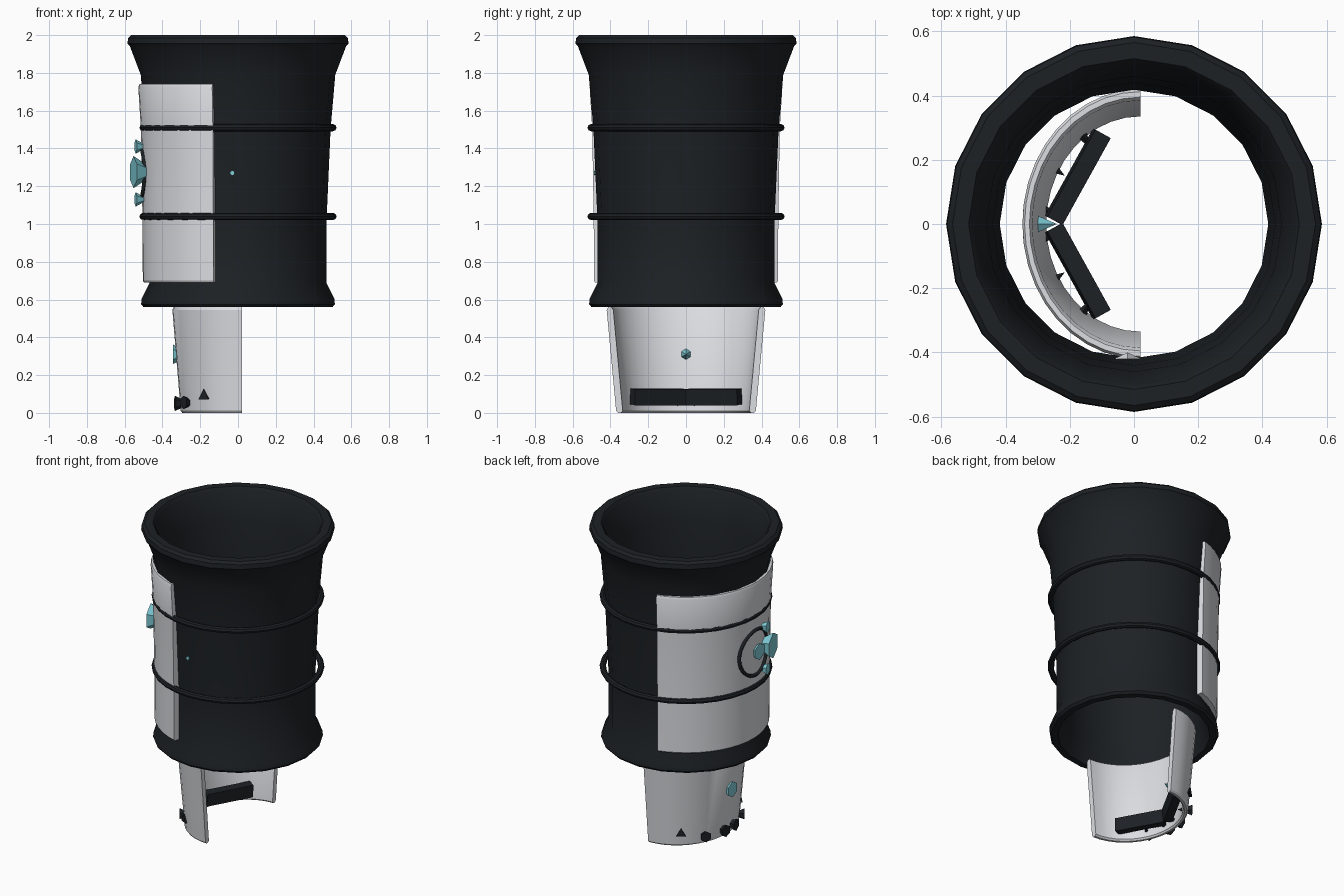
import bpy, bmesh
from math import cos, sin, pi, radians, sqrt
from mathutils import Vector

if "Cube" in bpy.data.objects:
    bpy.data.objects.remove(bpy.data.objects["Cube"])


def material(name, rgb):
    m = bpy.data.materials.new(name)
    m.diffuse_color = (*rgb, 1)
    m.use_nodes = True
    m.node_tree.nodes["Principled BSDF"].inputs["Base Color"].default_value = m.diffuse_color
    return m


DARK = material("dark_shell", (0.012, 0.015, 0.018))
CYAN = material("cyan_gem", (0.22, 0.62, 0.7))
WHITE = material("pale_plate", (0.72, 0.73, 0.76))


def finish(obj, name, mat, smooth=True):
    obj.name = name
    obj.data.materials.clear()
    obj.data.materials.append(mat)
    if smooth:
        bpy.ops.object.select_all(action='DESELECT')
        obj.select_set(True)
        bpy.context.view_layer.objects.active = obj
        bpy.ops.object.shade_smooth_by_angle(angle=radians(30))
    return obj


def sweep(name, profile, mat, a0=0, a1=360, n=20, sx=1, cx=0):
    """Sweep a closed (radius, z) profile around z, fully or over an arc."""
    full = a1 - a0 == 360
    bm = bmesh.new()
    loops = []
    for i in range(n if full else n + 1):
        a = radians(a0 + (a1 - a0) * i / n)
        loops.append([bm.verts.new((cx + sx * r * cos(a), r * sin(a), z)) for r, z in profile])
    k = len(profile)
    for i in range(n):
        p, q = loops[i], loops[(i + 1) % len(loops)]
        for j in range(k):
            bm.faces.new((p[j], q[j], q[(j + 1) % k], p[(j + 1) % k]))
    if not full:
        bm.faces.new(loops[0])
        bm.faces.new(loops[-1])
    bmesh.ops.recalc_face_normals(bm, faces=bm.faces)
    me = bpy.data.meshes.new(name)
    bm.to_mesh(me)
    bm.free()
    obj = bpy.data.objects.new(name, me)
    bpy.context.collection.objects.link(obj)
    return finish(obj, name, mat)


def spike(name, base, direction, radius, depth, mat, sides=6):
    """Cone whose base centre is at base and whose tip points along direction."""
    d = Vector(direction).normalized()
    bpy.ops.mesh.primitive_cone_add(vertices=sides, radius1=radius, depth=depth,
                                    location=Vector(base) + d * depth / 2,
                                    rotation=d.to_track_quat('Z', 'Y').to_euler())
    return finish(bpy.context.object, name, mat, False)


# Main open tube with flared top cuff and lower lip
sweep("main_tube", [
    (0.50, 0.56), (0.513, 0.575), (0.51, 0.605), (0.468, 0.69), (0.468, 1.0), (0.49, 1.5),
    (0.515, 1.79), (0.572, 1.94), (0.585, 1.955), (0.582, 1.985), (0.565, 2.0), (0.515, 2.0),
    (0.50, 1.98), (0.46, 1.79), (0.44, 1.5), (0.418, 1.0), (0.418, 0.69), (0.455, 0.58),
    (0.46, 0.56)], DARK)

# Curved plate on the outer (-x) side
sweep("side_plate", [
    (0.46, 0.69), (0.498, 0.69), (0.504, 0.70), (0.506, 1.04), (0.514, 1.5), (0.528, 1.725),
    (0.522, 1.74), (0.49, 1.74), (0.475, 1.5), (0.46, 1.04)], WHITE, 105, 255, 20)

# Two strap hoops
for name, z in (("upper_hoop", 1.51), ("lower_hoop", 1.04)):
    bpy.ops.mesh.primitive_torus_add(major_radius=0.503, minor_radius=0.019, major_segments=32,
                                     minor_segments=8, location=(0, 0, z))
    finish(bpy.context.object, name, DARK)

# Lower half-round tapered guard
sweep("lower_guard", [
    (0.335, 0.01), (0.345, 0.0), (0.36, 0.0), (0.37, 0.012), (0.42, 0.545), (0.412, 0.56),
    (0.395, 0.56), (0.385, 0.545)], WHITE, 90, 270, 20, 0.875, 0.02)

# Mirrored V-shaped bars inside the guard
for side, s in (("left", -1), ("right", 1)):
    bpy.ops.mesh.primitive_cube_add(size=1)
    bar = bpy.context.object
    bar.location = (-0.175, s * 0.147, 0.085)
    bar.rotation_euler = (s * 0.1, 0, s * radians(61))
    bar.scale = (0.31, 0.055, 0.085)
    bev = bar.modifiers.new("bevel", 'BEVEL')
    bev.width = 0.008
    finish(bar, side + "_inner_bar", DARK, False)

# Studs around the foot of the guard, tips pointing inward
for y, z, r, n in ((0.05, 0.05, 0.04, 6), (0.19, 0.055, 0.036, 6), (0.31, 0.09, 0.036, 3)):
    for s in (-1, 1):
        x = 0.02 - 0.875 * sqrt(0.385 ** 2 - y * y)
        d = Vector((-x, -s * y, 0)).normalized()
        off = 0.02 if n == 6 else 0.005
        spike("foot_stud", Vector((x, s * y, z)) - d * off, d, r, 0.09, DARK, n)

# Gem set through the guard
spike("guard_gem", (-0.345, 0, 0.31), (1, 0, 0), 0.052, 0.105, CYAN)

# Ring emblem following the plate surface
curve = bpy.data.curves.new("emblem_ring", 'CURVE')
curve.dimensions = '3D'
curve.bevel_depth = 0.011
curve.bevel_resolution = 1
sp = curve.splines.new('POLY')
sp.points.add(31)
for i, p in enumerate(sp.points):
    a = 2 * pi * i / 32
    y = 0.145 * cos(a)
    p.co = (-sqrt(0.515 ** 2 - y * y), y, 1.27 + 0.15 * sin(a), 1)
sp.use_cyclic_u = True
ring = bpy.data.objects.new("emblem_ring", curve)
curve.materials.append(DARK)
bpy.context.collection.objects.link(ring)

# Emblem gems on the plate
spike("large_gem", (-0.553, -0.13, 1.275), (1, 0.25, 0), 0.085, 0.13, CYAN)
spike("centre_gem", (-0.53, -0.02, 1.27), (1, 0, 0), 0.055, 0.08, CYAN)
for z in (1.13, 1.41):
    spike("small_gem", (-0.542, -0.09, z), (1, 0.2, 0), 0.038, 0.07, CYAN)

# Tiny front gem and the plate tip behind it
spike("front_gem", (-0.03, -0.488, 1.27), (0, 1, 0), 0.014, 0.03, CYAN)
spike("front_point", (-0.02, -0.42, 1.25), (0, 1, 0), 0.05, 0.02, WHITE, 3)
